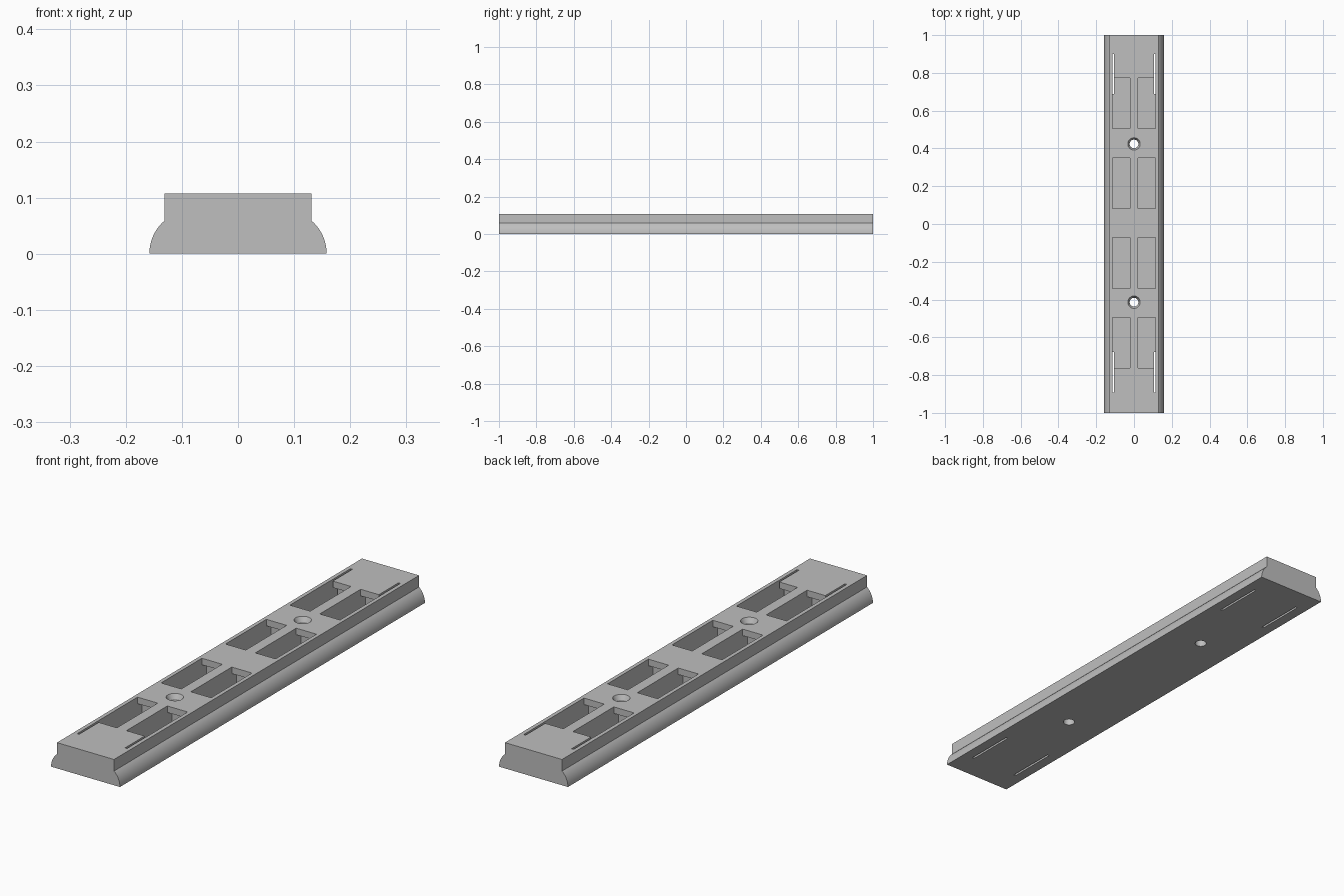
import bpy
import bmesh
import math
from mathutils import Vector

cube = bpy.data.objects.get("Cube")
if cube:
    bpy.data.objects.remove(cube, do_unlink=True)

grey = bpy.data.materials.new("light_grey")
grey.use_nodes = True
colour = (0.52, 0.52, 0.52, 1)
grey.diffuse_color = colour
grey.node_tree.nodes["Principled BSDF"].inputs["Base Color"].default_value = colour


def finish(name, bm):
    bmesh.ops.recalc_face_normals(bm, faces=bm.faces)
    mesh = bpy.data.meshes.new(name)
    bm.to_mesh(mesh)
    bm.free()
    mesh.materials.append(grey)
    obj = bpy.data.objects.new(name, mesh)
    bpy.context.collection.objects.link(obj)
    return obj


def prism(name, points, offset):
    """Extrude a closed outline of 3D points by an offset."""
    bm = bmesh.new()
    face = bm.faces.new([bm.verts.new(p) for p in points])
    new = bmesh.ops.extrude_face_region(bm, geom=[face])["geom"]
    verts = [g for g in new if isinstance(g, bmesh.types.BMVert)]
    bmesh.ops.translate(bm, verts=verts, vec=Vector(offset))
    return finish(name, bm)


def lathe(name, profile, x, y, sides=32):
    """Stack circles of (radius, height) into a closed round solid."""
    bm = bmesh.new()
    rings = []
    for r, z in profile:
        rings.append([bm.verts.new((x + r * math.cos(math.tau * i / sides),
                                    y + r * math.sin(math.tau * i / sides), z))
                      for i in range(sides)])
    for low, high in zip(rings, rings[1:]):
        for i in range(sides):
            j = (i + 1) % sides
            bm.faces.new((low[i], low[j], high[j], high[i]))
    bm.faces.new(rings[0])
    bm.faces.new(rings[-1])
    return finish(name, bm)


# Bar: upright top section on a rounded, flaring foot
HEIGHT, SHOULDER, HALF_TOP, HALF_FOOT = 0.107, 0.059, 0.131, 0.158
sweep = 2 * math.atan((HALF_FOOT - HALF_TOP) / SHOULDER)
radius = SHOULDER / math.sin(sweep)
half = []
for i in range(13):
    a = sweep * i / 12
    half.append((HALF_FOOT - radius * (1 - math.cos(a)), radius * math.sin(a)))
half.append((HALF_TOP, HEIGHT))
outline = half + [(-x, z) for x, z in reversed(half)]
bar = prism("rail_bar", [(x, -1, z) for x, z in outline], (0, 2, 0))

SHIFT = 0.005
PITCH = 0.4225
cutters = []

# Pockets: two columns of four, undercut lengthwise below the top skin
FLOOR, SKIN, ABOVE = 0.02, 0.08, 0.15
for x in (-0.115, 0.022):
    for row in (-1.5, -0.5, 0.5, 1.5):
        y = SHIFT + row * PITCH
        side = [(0.165, FLOOR), (0.165, SKIN), (0.134, SKIN), (0.134, ABOVE)]
        shape = side + [(-dy, z) for dy, z in reversed(side)]
        cutters.append(prism("pocket_cutter",
                             [(x, y + dy, z) for dy, z in shape], (0.093, 0, 0)))

# Screw holes with a countersunk mouth
for s in (-1, 1):
    profile = [(0.023, -0.05), (0.023, 0.088), (0.033, HEIGHT), (0.033, ABOVE)]
    cutters.append(lathe("screw_hole_cutter", profile, 0, SHIFT + s * 0.419))

# Narrow through slots near both ends
for x in (-0.11, 0.11):
    for s in (-1, 1):
        y = SHIFT + s * 0.789
        corners = [(-0.0045, -0.107), (0.0045, -0.107), (0.0045, 0.107), (-0.0045, 0.107)]
        cutters.append(prism("slot_cutter",
                             [(x + dx, y + dy, -0.05) for dx, dy in corners], (0, 0, 0.2)))

for cutter in cutters:
    cutter.hide_render = True
    cutter.hide_viewport = False
    mod = bar.modifiers.new("cut", "BOOLEAN")
    mod.operation = "DIFFERENCE"
    mod.solver = "EXACT"
    mod.object = cutter

# Bake the cuts and remove the cutters
bpy.context.view_layer.update()
graph = bpy.context.evaluated_depsgraph_get()
baked = bpy.data.meshes.new_from_object(bar.evaluated_get(graph))
bar.modifiers.clear()
bar.data = baked
for cutter in cutters:
    bpy.data.objects.remove(cutter, do_unlink=True)

# Smooth the curved foot and holes, keep the edges crisp
bpy.ops.object.select_all(action="DESELECT")
bar.select_set(True)
bpy.context.view_layer.objects.active = bar
bpy.ops.object.shade_smooth_by_angle(angle=math.radians(25))
